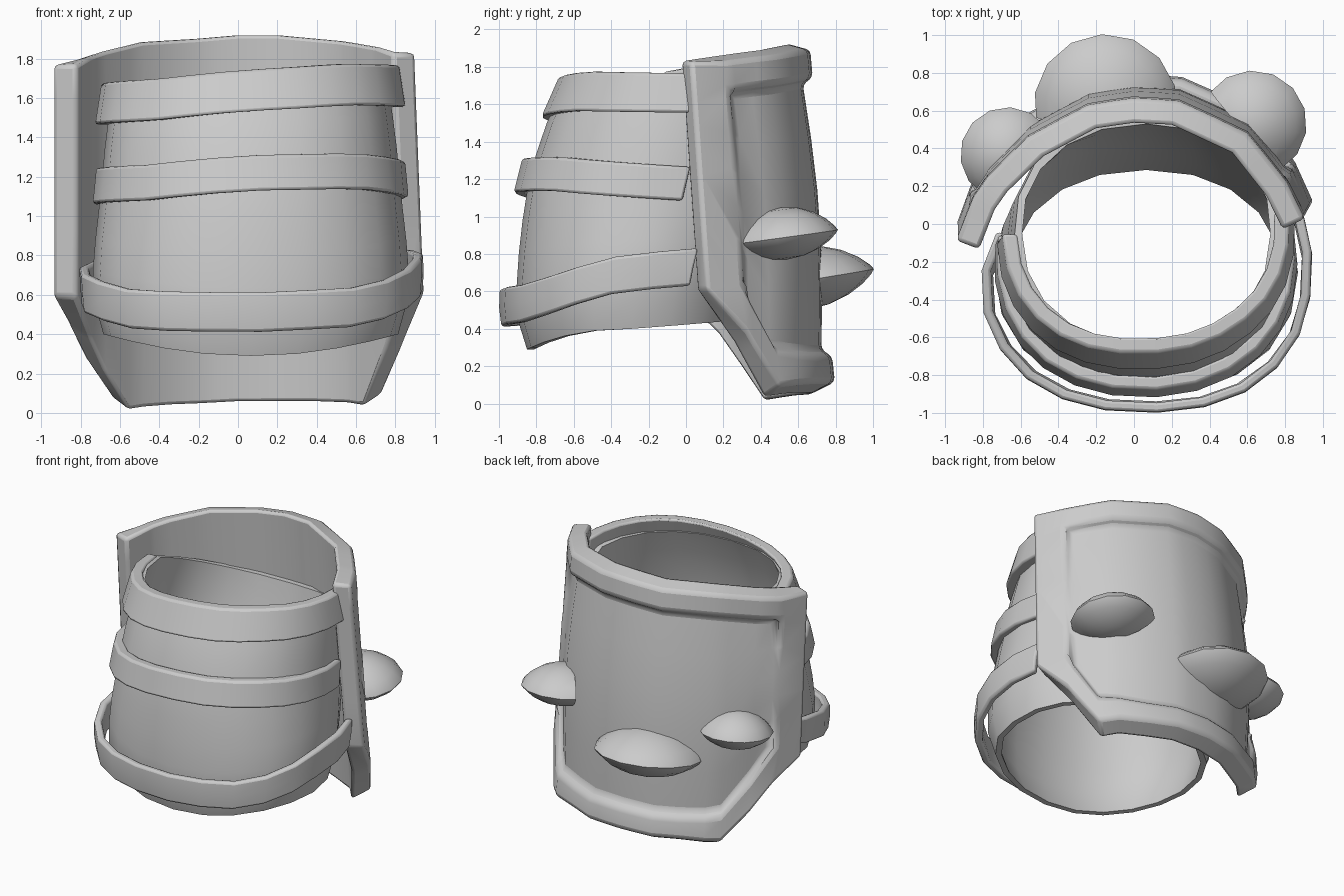
import bpy, bmesh
from math import sin, cos, pi, radians, hypot
from mathutils import Vector, Matrix

if "Cube" in bpy.data.objects:
    bpy.data.objects.remove(bpy.data.objects["Cube"])


def lerp_table(table, t):
    """Interpolate rows of (key, values...) with ascending keys."""
    if t <= table[0][0]:
        return table[0][1:]
    for p, q in zip(table, table[1:]):
        if t <= q[0]:
            f = (t - p[0]) / (q[0] - p[0])
            return [a + (b - a) * f for a, b in zip(p[1:], q[1:])]
    return table[-1][1:]


def finish(bm, name, bevel=0, angle=40):
    bmesh.ops.recalc_face_normals(bm, faces=bm.faces)
    me = bpy.data.meshes.new(name)
    bm.to_mesh(me)
    bm.free()
    ob = bpy.data.objects.new(name, me)
    bpy.context.collection.objects.link(ob)
    bpy.ops.object.select_all(action='DESELECT')
    ob.select_set(True)
    bpy.context.view_layer.objects.active = ob
    if bevel:
        m = ob.modifiers.new("bevel", 'BEVEL')
        m.width, m.segments, m.limit_method = bevel, 2, 'ANGLE'
        m.angle_limit = radians(38)
    bpy.ops.object.shade_smooth_by_angle(angle=radians(angle))
    return ob


def shell(name, outer, inner, cyclic=False, bevel=0):
    """Closed solid between two matching grids of columns."""
    bm = bmesh.new()
    o = [[bm.verts.new(p) for p in col] for col in outer]
    i = [[bm.verts.new(p) for p in col] for col in inner]
    n, m = len(o), len(o[0])
    for c in range(n if cyclic else n - 1):
        d = (c + 1) % n
        for r in range(m - 1):
            bm.faces.new((o[c][r], o[d][r], o[d][r + 1], o[c][r + 1]))
            bm.faces.new((i[c][r], i[c][r + 1], i[d][r + 1], i[d][r]))
        for r in (0, m - 1):
            bm.faces.new((o[c][r], o[d][r], i[d][r], i[c][r]))
    if not cyclic:
        for c in (0, n - 1):
            for r in range(m - 1):
                bm.faces.new((o[c][r], o[c][r + 1], i[c][r + 1], i[c][r]))
    return finish(bm, name, bevel, 50)


# Sleeve form: height, half width, front y, back y
SLEEVE = [(.29, .69, -.85, .30), (.42, .76, -.90, .32), (.52, .79, -.91, .34), (.75, .805, -.90, .40),
          (1.1, .765, -.86, .50), (1.42, .735, -.78, .57), (1.78, .68, -.62, .56)]


def sleeve_point(phi, z, off=0):
    a, yf, yb = lerp_table(SLEEVE, z)
    s, c = sin(phi), cos(phi)
    sx = (abs(s) ** .92) * (1 if s > 0 else -1)
    cy = (abs(c) ** .92) * (1 if c > 0 else -1)
    return (.065 + (a + off) * sx, (yf + yb) / 2 - ((yb - yf) / 2 + off) * cy, z)


# Sleeve
def sleeve_grid(off):
    cols = []
    for k in range(20):
        p = 2 * pi * k / 20
        c = cos(p)
        lo = .40 - .11 * max(c, 0) ** 2 + .05 * max(-c, 0)
        hi = 1.67 - .24 * max(-c, 0)
        cols.append([sleeve_point(p, lo + (hi - lo) * t / 8, off) for t in range(9)])
    return cols


shell("sleeve", sleeve_grid(0), sleeve_grid(-.04), cyclic=True)


# Straps: rows of (angle from front, mid height, outer offset)
def strap(name, table, height, thick):
    a0, a1, n = table[0][0], table[-1][0], 14
    outer, inner = [], []
    for k in range(n + 1):
        a = a0 + (a1 - a0) * k / n
        z, off = lerp_table(table, a)
        zs = [z - height / 2, z, z + height / 2]
        outer.append([sleeve_point(radians(a), h, off) for h in zs])
        inner.append([sleeve_point(radians(a), h, off - thick) for h in zs])
    shell(name, outer, inner, bevel=.015)


strap("upper_strap", [(-90, 1.57, .065), (-40, 1.59, .05), (0, 1.64, .045),
                      (40, 1.67, .05), (98, 1.66, .08)], .21, .08)
strap("middle_strap", [(-96, 1.15, .035), (-40, 1.17, .06), (0, 1.22, .07),
                       (40, 1.23, .06), (102, 1.175, .03)], .18, .07)
strap("lower_strap", [(-106, .68, .02), (-85, .63, .085), (-40, .52, .10), (0, .51, .09),
                      (40, .54, .10), (85, .70, .075), (112, .73, .09)], .2, .05)

# Back plate: inner curve seen from above, left end to right end
ARC = [(0, -.82, -.14), (1, -.72, .12), (2, -.48, .36), (3, -.2, .51), (4, 0, .54),
       (5, .2, .53), (6, .52, .38), (7, .70, .15), (8, .785, -.03)]
TOP = [(0, 1.77), (2, 1.89), (4, 1.925), (5, 1.925), (6.5, 1.88), (8, 1.83)]
BOTTOM = [(0, .59), (.82, .36), (1.7, .01), (2.2, .03), (4, .05), (5.8, .05), (6.4, .03),
          (7, .32), (8, .61)]
RIM = [(0, .34), (.82, .3), (1.6, .25), (2.2, .2), (4, .2), (5.8, .2), (6.4, .25), (7, .3), (8, .34)]


def plate_point(s, z, off, dz=0):
    x, y = lerp_table(ARC, s)
    p, q = lerp_table(ARC, s - .6), lerp_table(ARC, s + .6)
    dx, dy = q[0] - p[0], q[1] - p[1]
    d = hypot(dx, dy)
    flare = max(0, s - 4) / 4 * .04 * (1.85 - z)
    return (x - dy / d * off + flare, y + dx / d * off + .07 * (1.85 - z), z + dz)


def plate_grid(is_outer):
    cols = [0, .7, .82, 1.2, 1.7, 2, 2.5, 3, 3.5, 4, 4.5, 5, 5.5, 6, 6.4, 6.86, 7, 8]
    grid = []
    for ci, s in enumerate(cols):
        zt, zb = lerp_table(TOP, s)[0], lerp_table(BOTTOM, s)[0]
        w = lerp_table(RIM, s)[0]
        hi, lo = zt - .22, zb + w + .04
        zs = [zt, zt - .18, hi] + [hi + (lo - hi) * k / 5 for k in range(1, 5)] + [lo, zb + w, zb]
        col = []
        for r, z in enumerate(zs):
            off = dz = 0
            if is_outer:
                panel = 2 <= ci <= len(cols) - 3 and 2 <= r <= len(zs) - 3
                off = .075 + .04 * sin(pi * (r - 2) / 5) if panel else .13
                # outer lips are rolled off at top and bottom
                if r == 0 and 0 < ci < len(cols) - 1:
                    dz = -.035
                if r == len(zs) - 1 and 0 < ci < len(cols) - 1:
                    dz = .065
            col.append(plate_point(s, z, off, dz))
        grid.append(col)
    return grid


shell("back_plate", plate_grid(True), plate_grid(False), bevel=.025)


# Studs: flattened lens shapes, sharp at the outer edge, clipped inside the plate
def stud(name, centre, radius, up, down, yaw, tilt, roll=0):
    bm = bmesh.new()
    bmesh.ops.create_uvsphere(bm, u_segments=14, v_segments=10, radius=1)
    for v in bm.verts:
        r2 = min(1, v.co.x ** 2 + v.co.y ** 2)
        h = (1 - r2) ** .8
        v.co = (v.co.x * radius, v.co.y * radius,
                (up if v.co.z > 0 else -down) * h if abs(v.co.z) > 1e-4 else 0)
    bmesh.ops.bisect_plane(bm, geom=bm.verts[:] + bm.edges[:] + bm.faces[:],
                           plane_co=(0, -.05, 0), plane_no=(0, -1, 0), clear_outer=True)
    bmesh.ops.holes_fill(bm, edges=[e for e in bm.edges if e.is_boundary])
    bm.transform(Matrix.Translation(Vector(centre)) @ Matrix.Rotation(radians(yaw), 4, 'Z')
                 @ Matrix.Rotation(radians(tilt), 4, 'X') @ Matrix.Rotation(radians(roll), 4, 'Y'))
    finish(bm, name, angle=60)


stud("centre_stud", (-.15, .63, .66), .38, .18, .16, 3, 9)
stud("right_stud", (.63, .53, .89), .285, .16, .12, -48, 5, 6)
stud("left_stud", (-.67, .37, .85), .25, .15, .12, 48, 5, -4)
